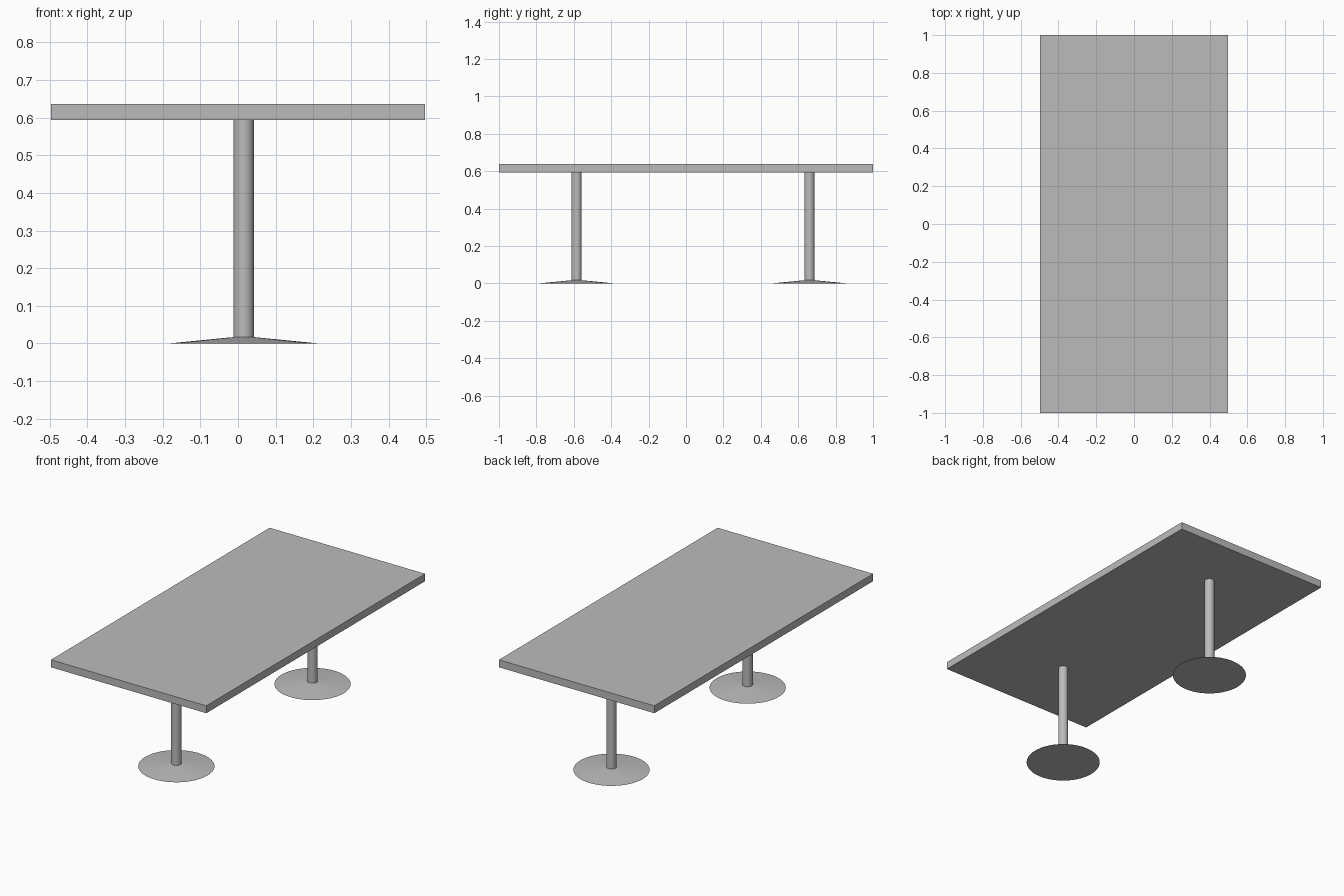
import bpy, math

cube = bpy.data.objects.get("Cube")
if cube:
    bpy.data.objects.remove(cube, do_unlink=True)

TOP_BOTTOM, TOP_HEIGHT = 0.594, 0.043
BASE_HEIGHT = 0.017
LEG_X = 0.015

grey = bpy.data.materials.new("plain grey")
grey.use_nodes = True
grey.diffuse_color = (0.5, 0.5, 0.5, 1)
grey.node_tree.nodes["Principled BSDF"].inputs["Base Color"].default_value = (0.5, 0.5, 0.5, 1)


def finish(name, smooth_angle=None):
    obj = bpy.context.object
    obj.name = name
    obj.data.materials.append(grey)
    if smooth_angle:
        bpy.ops.object.shade_smooth_by_angle(angle=math.radians(smooth_angle))
    return obj


# Rectangular table top
bpy.ops.mesh.primitive_cube_add(size=1, location=(0, 0, TOP_BOTTOM + TOP_HEIGHT / 2))
bpy.context.object.scale = (0.995, 2, TOP_HEIGHT)
bpy.ops.object.transform_apply(location=False, rotation=False, scale=True)
finish("table_top")

# Two pedestals: a shallow conical foot and a round post
for side, y in (("front", -0.585), ("back", 0.66)):
    bpy.ops.mesh.primitive_cone_add(vertices=64, radius1=0.2, radius2=0.027,
                                    depth=BASE_HEIGHT, location=(LEG_X, y, BASE_HEIGHT / 2))
    finish(side + "_foot", 4)
    bpy.ops.mesh.primitive_cylinder_add(vertices=48, radius=0.027, depth=TOP_BOTTOM - BASE_HEIGHT,
                                        location=(LEG_X, y, (TOP_BOTTOM + BASE_HEIGHT) / 2))
    finish(side + "_post", 30)
